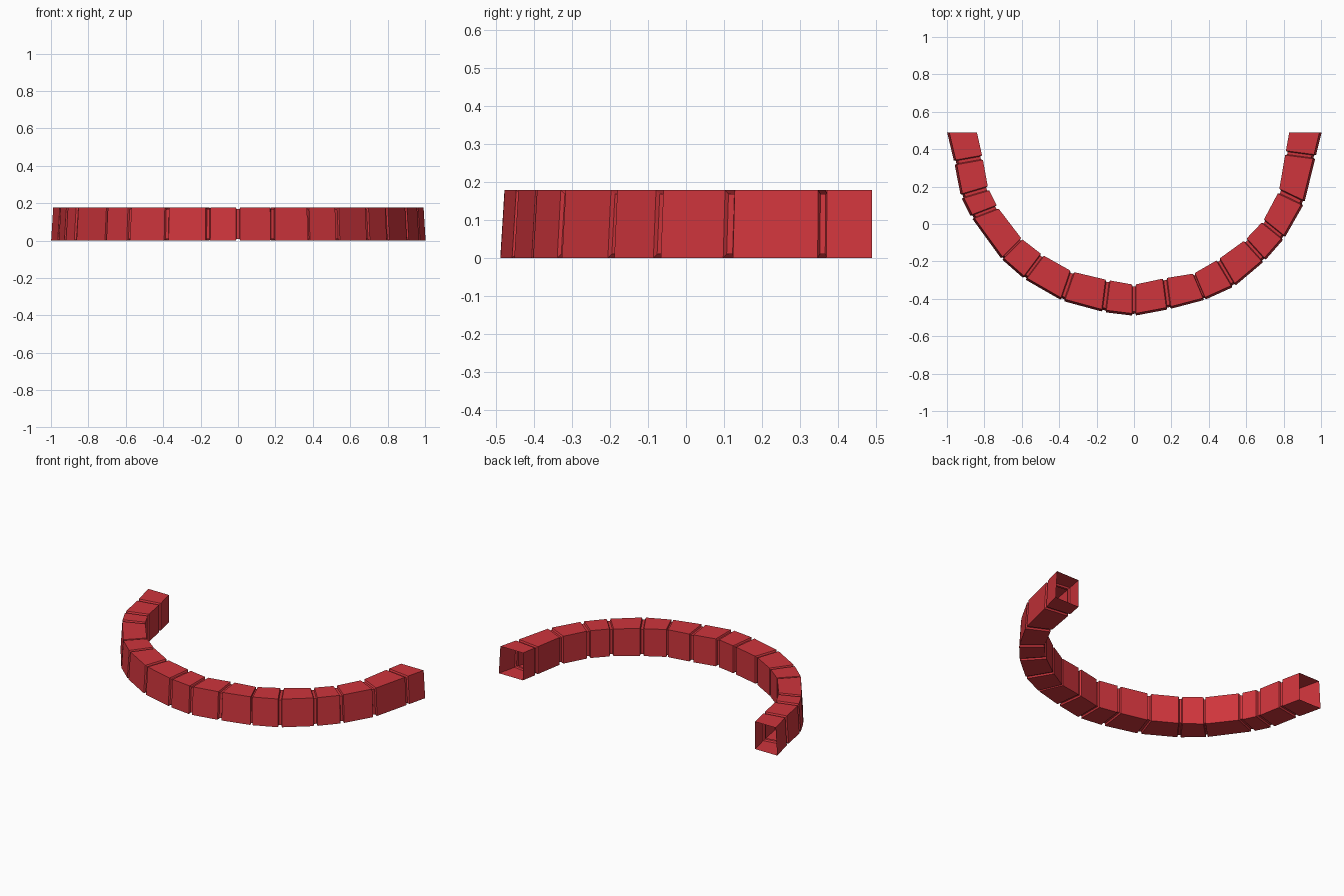
import bpy, bmesh
from mathutils import Vector

if "Cube" in bpy.data.objects:
    bpy.data.objects.remove(bpy.data.objects["Cube"])

H = 0.178      # tube height
FLARE = 0.011  # outer wall leans out towards the bottom
DEPTH = 0.010  # groove depth

# joints along the arc: outer x, outer y, inner x, inner y, groove half width
J = [(-.988, .49, -.84, .49, 0), (-.95, .33, -.81, .355, .013), (-.915, .15, -.78, .19, .013),
     (-.86, .04, -.73, .09, .012), (-.70, -.18, -.60, -.08, .006), (-.58, -.285, -.49, -.165, .011),
     (-.38, -.40, -.33, -.255, .013), (-.16, -.46, -.14, -.30, .013), (0, -.48, 0, -.325, .012),
     (.185, -.445, .165, -.29, .013), (.375, -.395, .32, -.265, .006), (.53, -.325, .45, -.19, .012),
     (.69, -.19, .595, -.085, .012), (.795, -.07, .69, .015, .012), (.90, .115, .775, .175, .014),
     (.96, .36, .81, .38, .012), (.992, .49, .83, .49, 0)]


def corners(j):
    o, i = Vector((j[0], j[1], H)), Vector((j[2], j[3], H))
    out = (o - i).normalized() * FLARE
    down = Vector((0, 0, -H))
    return [o, i, i + down, o + out + down]


base = [corners(j) for j in J]


def toward(a, b, dist):
    return [p + (q - p).normalized() * dist for p, q in zip(a, b)]


def shrink(ring):
    c = sum(ring, Vector()) / 4
    res = []
    for p in ring:
        side = (p - c)
        flat = Vector((side.x, side.y, 0)).normalized() * DEPTH
        up = DEPTH if side.z > 0 else -DEPTH
        res.append(p - flat - Vector((0, 0, up)))
    return res


# cross-sections: plain at the ends, stepped groove at every joint
rings = []
for k, j in enumerate(J):
    w = j[4]
    if w == 0:
        rings.append(base[k])
        continue
    before = toward(base[k], base[k - 1], w)
    after = toward(base[k], base[k + 1], w)
    low_a = shrink(toward(base[k], base[k - 1], w * .6))
    low_b = shrink(toward(base[k], base[k + 1], w * .6))
    rings += [before, low_a, low_b, after]

# open-ended segmented tube
bm = bmesh.new()
vr = [[bm.verts.new(p) for p in r] for r in rings]
for a, b in zip(vr, vr[1:]):
    for s in range(4):
        t = (s + 1) % 4
        bm.faces.new((a[s], a[t], b[t], b[s]))
bmesh.ops.recalc_face_normals(bm, faces=bm.faces)
me = bpy.data.meshes.new("segmented_tube")
bm.to_mesh(me)
bm.free()
tube = bpy.data.objects.new("segmented_tube", me)
bpy.context.collection.objects.link(tube)

mat = bpy.data.materials.new("red")
mat.diffuse_color = (0.62, 0.035, 0.045, 1)
mat.use_nodes = True
mat.node_tree.nodes["Principled BSDF"].inputs["Base Color"].default_value = mat.diffuse_color
me.materials.append(mat)
